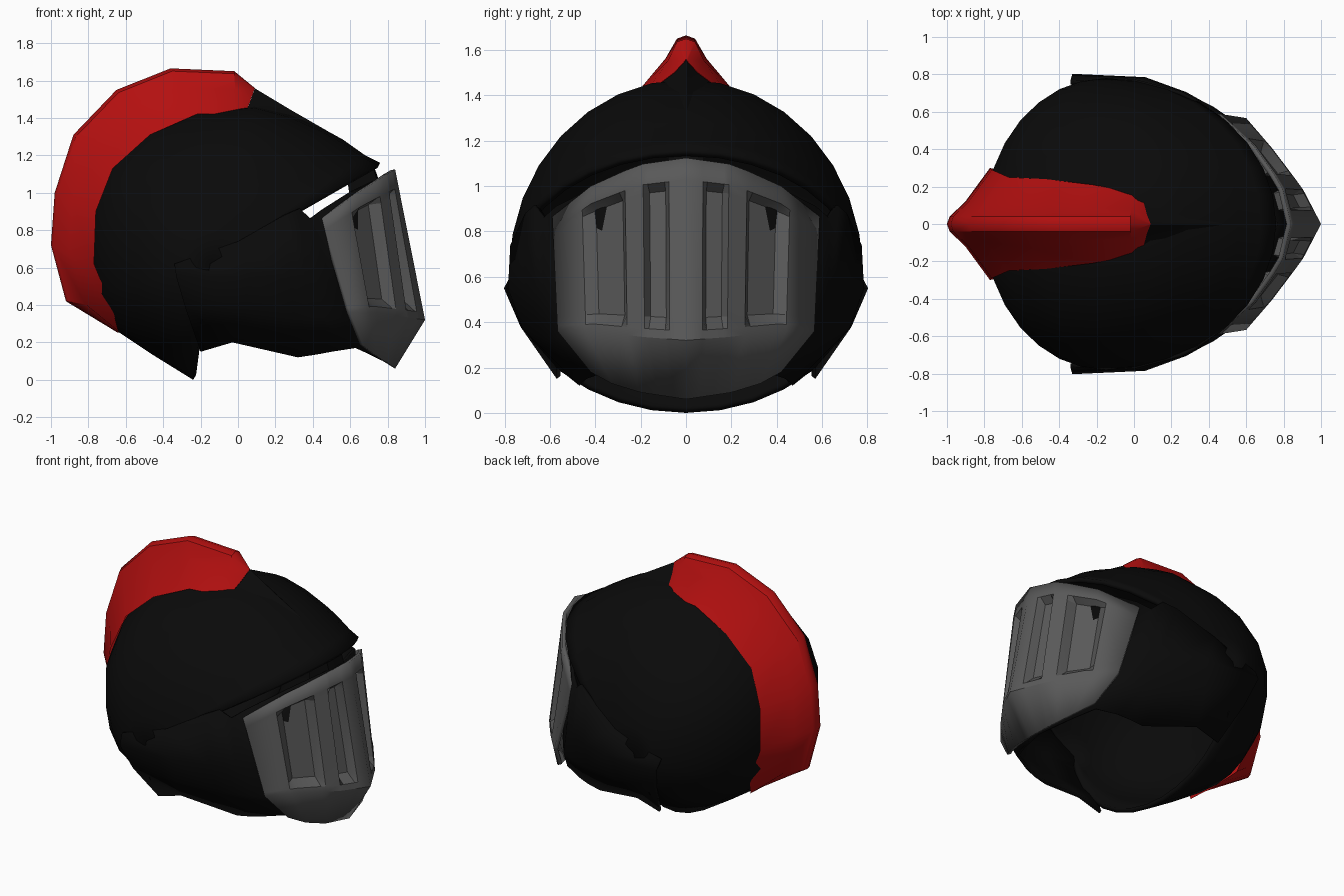
import bpy, bmesh, math
from mathutils import Vector

if "Cube" in bpy.data.objects:
    bpy.data.objects.remove(bpy.data.objects["Cube"])

CX, CZ, HALF = -0.15, 0.62, 0.78      # skull centre (side view) and half width


def material(name, rgb):
    m = bpy.data.materials.new(name)
    m.diffuse_color = (*rgb, 1)
    m.use_nodes = True
    m.node_tree.nodes["Principled BSDF"].inputs["Base Color"].default_value = m.diffuse_color
    return m


black = material("black", (0.003, 0.003, 0.003))
red = material("red", (0.45, 0.005, 0.005))
steel = material("steel", (0.1, 0.1, 0.1))


def shell(name, rows, mat, thick=0.0, angle=30):
    """Skin rows of points into a half shell, mirror it over y, thicken inwards."""
    bm = bmesh.new()
    grid = [[bm.verts.new(p) for p in row] for row in rows]
    for a, b in zip(grid, grid[1:]):
        for i in range(len(a) - 1):
            bm.faces.new((a[i], a[i + 1], b[i + 1], b[i]))
    bmesh.ops.remove_doubles(bm, verts=bm.verts, dist=0.0005)
    bm.normal_update()
    mid = Vector((CX, 0, CZ))
    if sum(f.normal.dot(f.calc_center_median() - mid) * f.calc_area() for f in bm.faces) < 0:
        bmesh.ops.reverse_faces(bm, faces=bm.faces)
    me = bpy.data.meshes.new(name)
    bm.to_mesh(me)
    bm.free()
    ob = bpy.data.objects.new(name, me)
    bpy.context.collection.objects.link(ob)
    me.materials.append(mat)
    bpy.ops.object.select_all(action='DESELECT')
    ob.select_set(True)
    bpy.context.view_layer.objects.active = ob
    bpy.ops.object.shade_smooth_by_angle(angle=math.radians(angle))
    mir = ob.modifiers.new("mirror", 'MIRROR')
    mir.use_axis = (False, True, False)
    mir.merge_threshold = 0.001
    if thick:
        sol = ob.modifiers.new("thickness", 'SOLIDIFY')
        sol.thickness = thick
        sol.offset = -1
    return ob


def along(curve, y):
    """Interpolate x and z on a curve of (y, x, z) points."""
    for (y0, x0, z0), (y1, x1, z1) in zip(curve, curve[1:]):
        if y <= y1 + 1e-6:
            k = (y - y0) / (y1 - y0)
            return Vector((x0 + k * (x1 - x0), y, z0 + k * (z1 - z0)))


# Skull: midline profile from neck, round the back, to the brow
midline = [(-.24, 0), (-.45, .13), (-.66, .27), (-.76, .45), (-.80, .65), (-.80, .9),
           (-.70, 1.15), (-.49, 1.34), (-.23, 1.44), (.09, 1.47), (.28, 1.42),
           (.46, 1.34), (.56, 1.285), (.68, 1.20), (.76, 1.16)]
rows = []
for x, z in midline:
    row = []
    for k in range(9):
        a = math.pi / 2 * k / 8
        s = math.cos(a)
        row.append((CX + (x - CX) * s, HALF * math.sin(a), CZ + (z - CZ) * s))
    rows.append(row)
shell("skull", rows, black, 0.03)


# Crest: sections of outer edge, skull joint and half width
def crest_rows(sections):
    out = []
    for ox, oz, ix, iz, w, tip in sections:
        mx, mz = ox + (ix - ox) * .42, oz + (iz - oz) * .42
        out.append([(ox, 0, oz), (ox + (ix - ox) * .06, tip, oz + (iz - oz) * .06),
                    (mx, tip + (w - tip) * .3, mz), (ix, w, iz)])
    return out


shell("crest", crest_rows([
    (.09, 1.56, .04, 1.42, .16, .005), (-.02, 1.65, -.01, 1.42, .17, .04),
    (-.36, 1.665, -.22, 1.42, .21, .04), (-.65, 1.55, -.47, 1.31, .24, .04),
    (-.88, 1.31, -.67, 1.13, .25, .04), (-.98, 1.0, -.76, .9, .29, .04),
    (-1.0, .72, -.77, .62, .30, .04), (-.92, .42, -.67, .38, .27, .04),
    (-.64, .25, -.64, .26, .22, .02)]), red)
shell("front_ridge", crest_rows([
    (.09, 1.558, .04, 1.418, .16, .005), (.27, 1.45, .25, 1.39, .10, .005),
    (.47, 1.335, .47, 1.32, .03, .005)]), black)

# Face guard: columns of top, middle and bottom points from the hinge to the chin
shell("face_guard", [
    [(-.34, .765, .62), (-.33, .803, .55), (-.28, .73, .38), (-.2, .57, .15)],
    [(0, .775, .74), (.06, .785, .55), (.03, .72, .37), (-.03, .57, .2)],
    [(.25, .71, .88), (.28, .705, .54), (.30, .62, .33), (.32, .47, .12)],
    [(.33, .67, .915), (.36, .66, .53), (.40, .59, .33), (.42, .46, .135)],
    [(.39, .63, .86), (.42, .63, .53), (.46, .57, .33), (.5, .44, .15)],
    [(.46, .575, .91), (.50, .575, .52), (.56, .52, .33), (.63, .38, .17)],
    [(.62, .38, 1.01), (.66, .36, .6), (.70, .33, .33), (.70, .24, .14)],
    [(.77, 0, 1.08), (.84, 0, .6), (.87, 0, .33), (.78, 0, .1)]], black, 0.02)

# Nose bridge joining brow and face guard between the eye slots
shell("nose_bridge", [
    [(.58, 0, 1.12), (.58, .08, 1.10), (.72, .08, 1.15), (.72, 0, 1.16)],
    [(.60, 0, .96), (.60, .08, .96), (.75, .08, 1.04), (.76, 0, 1.05)]], black)

# Visor: plate between a top edge, a jutting lip and a chin edge, with sunk grooves
top = [(0, .84, 1.125), (.21, .79, 1.095), (.42, .64, 1.0), (.59, .45, .865)]
lip = [(0, 1.0, .32), (.2, .9, .335), (.42, .74, .36), (.59, .6, .36)]
chin = [(0, .84, .06), (.2, .80, .09), (.33, .74, .13), (.42, .67, .18)]
columns = [0, .075, .095, .17, .19, .27, .295, .42, .46, .59]
grooved = {.095, .17, .295, .42}
rows = []
for v in (0, .12, .17, .88, .95, 1):
    row = []
    for y in columns:
        p = along(top, y).lerp(along(lip, y), v)
        p.y *= 1 - .04 * v
        if y in grooved and .15 < v < .9:
            p -= Vector((.05, .05 * y, 0))
        row.append(p)
    rows.append(row)
rows.append([along(chin, y * .42 / .59) for y in columns])
shell("visor", rows, steel, 0.025, 25)
